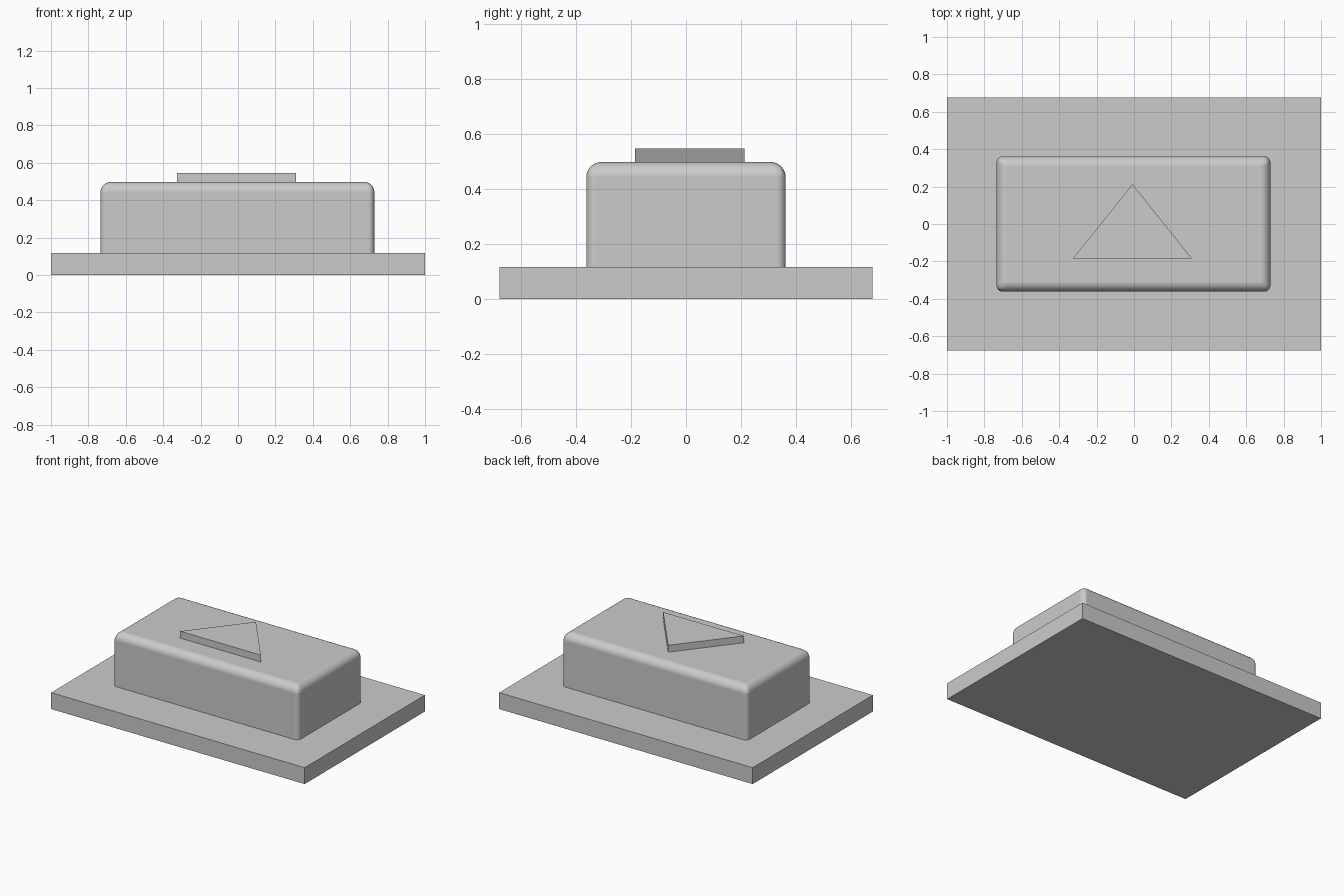
import bpy, bmesh, math

cube = bpy.data.objects.get("Cube")
if cube:
    bpy.data.objects.remove(cube, do_unlink=True)

grey = bpy.data.materials.new("light_grey")
grey.use_nodes = True
grey.diffuse_color = (0.6, 0.6, 0.6, 1)
grey.node_tree.nodes["Principled BSDF"].inputs["Base Color"].default_value = (0.6, 0.6, 0.6, 1)


def prism(name, outline, bottom, top):
    """Extrude a flat outline upwards into a closed solid."""
    bm = bmesh.new()
    base = bm.faces.new([bm.verts.new((x, y, bottom)) for x, y in outline])
    result = bmesh.ops.extrude_face_region(bm, geom=[base], use_keep_orig=True)
    for item in result["geom"]:
        if isinstance(item, bmesh.types.BMVert):
            item.co.z = top
    bmesh.ops.recalc_face_normals(bm, faces=bm.faces)
    mesh = bpy.data.meshes.new(name)
    bm.to_mesh(mesh)
    bm.free()
    obj = bpy.data.objects.new(name, mesh)
    bpy.context.collection.objects.link(obj)
    mesh.materials.append(grey)
    return obj


def rectangle(x0, x1, y):
    return [(x0, -y), (x1, -y), (x1, y), (x0, y)]


# Flat base plate
prism("base_plate", rectangle(-1, 1, 0.677), 0, 0.117)

# Main block with rounded top rim and tighter upright corners
block = prism("rounded_block", rectangle(-0.735, 0.729, 0.362), 0.117, 0.498)
mesh = block.data
weights = mesh.attributes.new("bevel_weight_edge", "FLOAT", "EDGE")
for edge in mesh.edges:
    a, b = (mesh.vertices[i].co.z for i in edge.vertices)
    if abs(a - b) > 0.1:
        weights.data[edge.index].value = 0.6
    elif a > 0.3:
        weights.data[edge.index].value = 1.0
bevel = block.modifiers.new("rounding", "BEVEL")
bevel.limit_method = "WEIGHT"
bevel.width = 0.055
bevel.segments = 8

bpy.ops.object.select_all(action="DESELECT")
block.select_set(True)
bpy.context.view_layer.objects.active = block
bpy.ops.object.shade_smooth_by_angle(angle=math.radians(30))
bevel.harden_normals = True

# Raised triangle on top
prism("raised_triangle", [(-0.327, -0.185), (0.31, -0.185), (-0.008, 0.213)], 0.49, 0.547)
